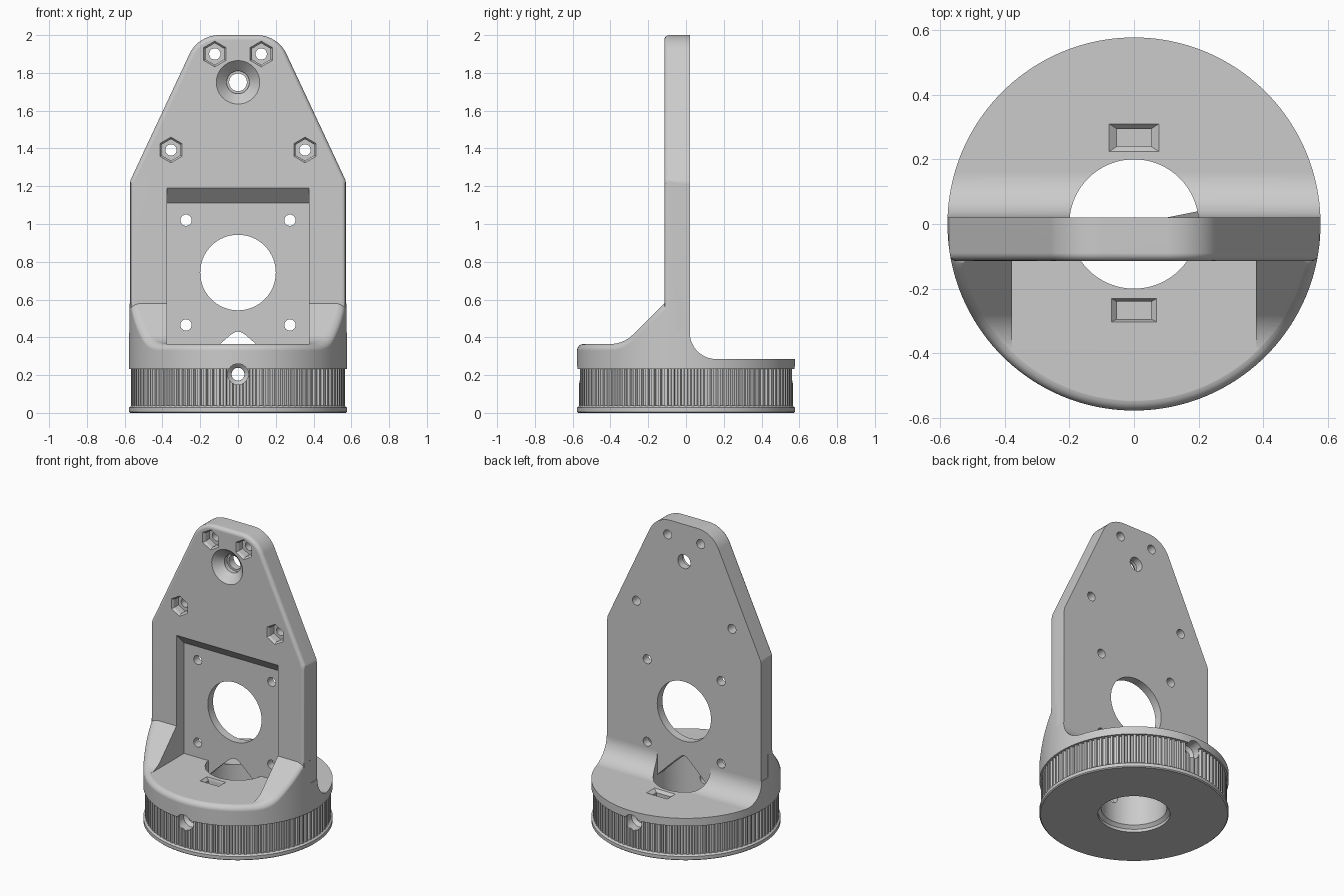
import bpy, bmesh
from math import cos, sin, pi, radians, sqrt

cube = bpy.data.objects.get("Cube")
if cube:
    bpy.data.objects.remove(cube, do_unlink=True)

grey = bpy.data.materials.new("plain grey")
grey.use_nodes = True
grey.diffuse_color = (0.6, 0.6, 0.6, 1)
grey.node_tree.nodes["Principled BSDF"].inputs["Base Color"].default_value = (0.6, 0.6, 0.6, 1)

RADIUS = 0.577
FRONT, BACK, POCKET = -0.115, 0.02, -0.035    # plate faces and pocket floor
FLOOR, GEAR_TOP = 0.365, 0.232
MAP = {'X': lambda a, b, p: (p, a, b),
       'Y': lambda a, b, p: (a, p, b),
       'Z': lambda a, b, p: (a, b, p),
       'ROUND': lambda r, z, p: (r * cos(p), r * sin(p), z)}


def arc(r, a0, a1, cx, cy, n):
    angles = [radians(a0 + (a1 - a0) * i / n) for i in range(n + 1)]
    return [(cx + r * cos(a), cy + r * sin(a)) for a in angles]


def circle(r, cx=0, cy=0, n=64, start=0):
    return arc(r, start, start + 360, cx, cy, n)[:-1]


def rect(hw, hh, cx=0, cy=0):
    return [(cx - hw, cy - hh), (cx + hw, cy - hh), (cx + hw, cy + hh), (cx - hw, cy + hh)]


def loft(name, axis, *sections):
    """Closed solid through (position, outline) sections along an axis."""
    bm = bmesh.new()
    rings = [[bm.verts.new(MAP[axis](a, b, pos)) for a, b in pts] for pos, pts in sections]
    for low, high in zip(rings, rings[1:]):
        n = len(low)
        for i in range(n):
            j = (i + 1) % n
            bm.faces.new((low[i], low[j], high[j], high[i]))
    bm.faces.new(rings[0][::-1])
    bm.faces.new(rings[-1])
    bmesh.ops.recalc_face_normals(bm, faces=bm.faces)
    mesh = bpy.data.meshes.new(name)
    bm.to_mesh(mesh)
    bm.free()
    mesh.materials.append(grey)
    ob = bpy.data.objects.new(name, mesh)
    bpy.context.scene.collection.objects.link(ob)
    return ob


def prism(name, axis, pts, lo, hi):
    return loft(name, axis, (lo, pts), (hi, pts))


def combine(ob, other, operation):
    mod = ob.modifiers.new("combine", 'BOOLEAN')
    mod.operation, mod.solver, mod.object = operation, 'EXACT', other
    bpy.context.view_layer.objects.active = ob
    bpy.ops.object.modifier_apply(modifier=mod.name)
    bpy.data.objects.remove(other, do_unlink=True)


# Base block: front floor, gusset slope, rear fillet
GUSSET_R, GUSSET_Y = 0.169, -0.40
profile = [(-0.7, 0.1), (-0.7, FLOOR)]
profile += arc(GUSSET_R, 270, 315, GUSSET_Y, FLOOR + GUSSET_R, 8)
profile += [(FRONT, 0.58), (-0.05, 0.58), (-0.05, 0.425)]
profile += arc(0.14, 180, 270, 0.16, 0.425, 14)
profile += [(0.7, 0.285), (0.7, 0.1)]
body = prism("motor_bracket", 'X', profile, -0.7, 0.7)


def top_height(y):
    if y < GUSSET_Y:
        return FLOOR
    if y < GUSSET_Y + GUSSET_R * sin(pi / 4):
        return FLOOR + GUSSET_R - sqrt(GUSSET_R ** 2 - (y - GUSSET_Y) ** 2)
    return 0.58 + min(y, FRONT) - FRONT


# Rounded front rim, cut by a section swept along the top surface
def rim_section(angle, f=0.035):
    curve = [(RADIUS - f - 0.01, 0.003)] + arc(f, 80, 0, RADIUS - f, -f, 6)
    curve += [(RADIUS + 0.03, -f - 0.02), (RADIUS + 0.03, 0.08), (RADIUS - f - 0.01, 0.08)]
    return angle, [(r, dz + top_height(r * sin(angle))) for r, dz in curve]


start, steps = radians(191), 90
combine(body, loft("rim", 'ROUND', *[rim_section(start + radians(158) * i / steps)
                                     for i in range(steps + 1)]), 'DIFFERENCE')


# Upright plate with tapered, rounded top and rounded front edges
def plate_outline(inset):
    half = [(0.573 - inset, 0.15), (0.573 - inset, 1.21), (0.568 - inset, 1.235)]
    half += arc(0.173 - inset, 25, 90, 0.1, 1.827, 10)
    return half + [(-x, z) for x, z in reversed(half)]


edge = 0.025
sections = [(FRONT + edge * (1 - cos(t)), plate_outline(edge * (1 - sin(t))))
            for t in [pi / 2 * i / 4 for i in range(5)]]
combine(body, loft("plate", 'Y', *sections, (BACK, plate_outline(0))), 'UNION')

# Trim block and plate to the round footprint
combine(body, prism("envelope", 'Z', circle(RADIUS, n=160), GEAR_TOP, 2.5), 'INTERSECT')

# Belt pulley: toothed ring with bottom flange
teeth = []
for i in range(100):
    for r, step in ((0.566, -0.2), (0.566, 0.2), (0.552, 0.32), (0.552, 0.68)):
        a = 2 * pi * (i + step) / 100
        teeth.append((r * cos(a), r * sin(a)))
combine(body, prism("pulley", 'Z', teeth, 0.02, 0.26), 'UNION')
combine(body, loft("flange", 'Z', (0, circle(0.57, n=160)), (0.006, circle(RADIUS, n=160)),
                   (0.028, circle(RADIUS, n=160)), (0.038, circle(0.564, n=160))), 'UNION')

# Motor pocket with sloping ceiling
pocket = [(-0.7, FLOOR + 0.0005), (POCKET, FLOOR + 0.0005), (POCKET, 1.11), (-0.2, 1.275), (-0.7, 1.275)]
cutters = [prism("pocket", 'X', pocket, -0.377, 0.377)]

# Centre bore, kept out of the plate except for a pointed roof
bore = prism("bore", 'Z', circle(0.2), -0.1, 0.44)
keep = prism("keep", 'Z', rect(0.4, (BACK - POCKET) / 2, 0, (BACK + POCKET) / 2), 0.265, 0.6)
combine(bore, keep, 'DIFFERENCE')
cutters += [bore,
            loft("bore_roof", 'Z', (0.2, circle(0.2)), (0.265, circle(0.2)), (0.464, circle(0.001))),
            loft("bore_chamfer", 'Z', (-0.01, circle(0.22)), (0.02, circle(0.22)), (0.04, circle(0.199)))]

# Motor boss and motor screw holes
cutters.append(prism("motor_hole", 'Y', circle(0.2, 0, 0.743), -0.3, 0.1))
for side in (-1, 1):
    for z in (0.465, 1.02):
        cutters.append(prism("motor_screw", 'Y', circle(0.03, side * 0.275, z, 24), -0.3, 0.1))
    # Hexagonal nut recesses with through holes
    for x, z in ((0.123, 1.9), (0.355, 1.392)):
        x *= side
        cutters.append(prism("nut_screw", 'Y', circle(0.03, x, z, 24), -0.3, 0.1))
        cutters.append(loft("nut_recess", 'Y', (-0.13, circle(0.07, x, z, 6, 30)),
                            (FRONT, circle(0.068, x, z, 6, 30)), (FRONT + 0.014, circle(0.057, x, z, 6, 30)),
                            (FRONT + 0.06, circle(0.057, x, z, 6, 30))))

# Countersunk pivot hole
cutters += [prism("pivot", 'Y', circle(0.047, 0, 1.75, 32), -0.3, 0.1),
            loft("pivot_sink", 'Y', (-0.125, circle(0.125, 0, 1.75)), (FRONT, circle(0.115, 0, 1.75)),
                 (FRONT + 0.055, circle(0.06, 0, 1.75)), (FRONT + 0.085, circle(0.06, 0, 1.75)))]

# Set screws through the hub, with wide mouths and nut slots
cutters.append(prism("set_screw", 'Y', circle(0.034, 0, 0.205, 24), -0.7, 0.7))
for side, top, hw, hh in ((-1, FLOOR, 0.07, 0.036), (1, 0.285, 0.077, 0.043)):
    y = side * 0.267
    cutters.append(loft("screw_mouth", 'Y', (side * 0.7, circle(0.055, 0, 0.205, 32)),
                        (side * 0.5, circle(0.055, 0, 0.205, 32)), (side * 0.48, circle(0.035, 0, 0.205, 32))))
    cutters.append(loft("nut_slot", 'Z', (0.13, rect(0.053, 0.027, 0, y)), (top - 0.018, rect(0.053, 0.027, 0, y)),
                        (top, rect(hw, hh, 0, y)), (top + 0.02, rect(hw, hh, 0, y))))

for cutter in cutters:
    combine(body, cutter, 'DIFFERENCE')

# Smooth the round surfaces, keep flat faces crisp
bpy.ops.object.select_all(action='DESELECT')
body.select_set(True)
bpy.context.view_layer.objects.active = body
bpy.ops.object.shade_smooth_by_angle(angle=radians(28))
body.modifiers.new("flat_faces", 'WEIGHTED_NORMAL').keep_sharp = True
